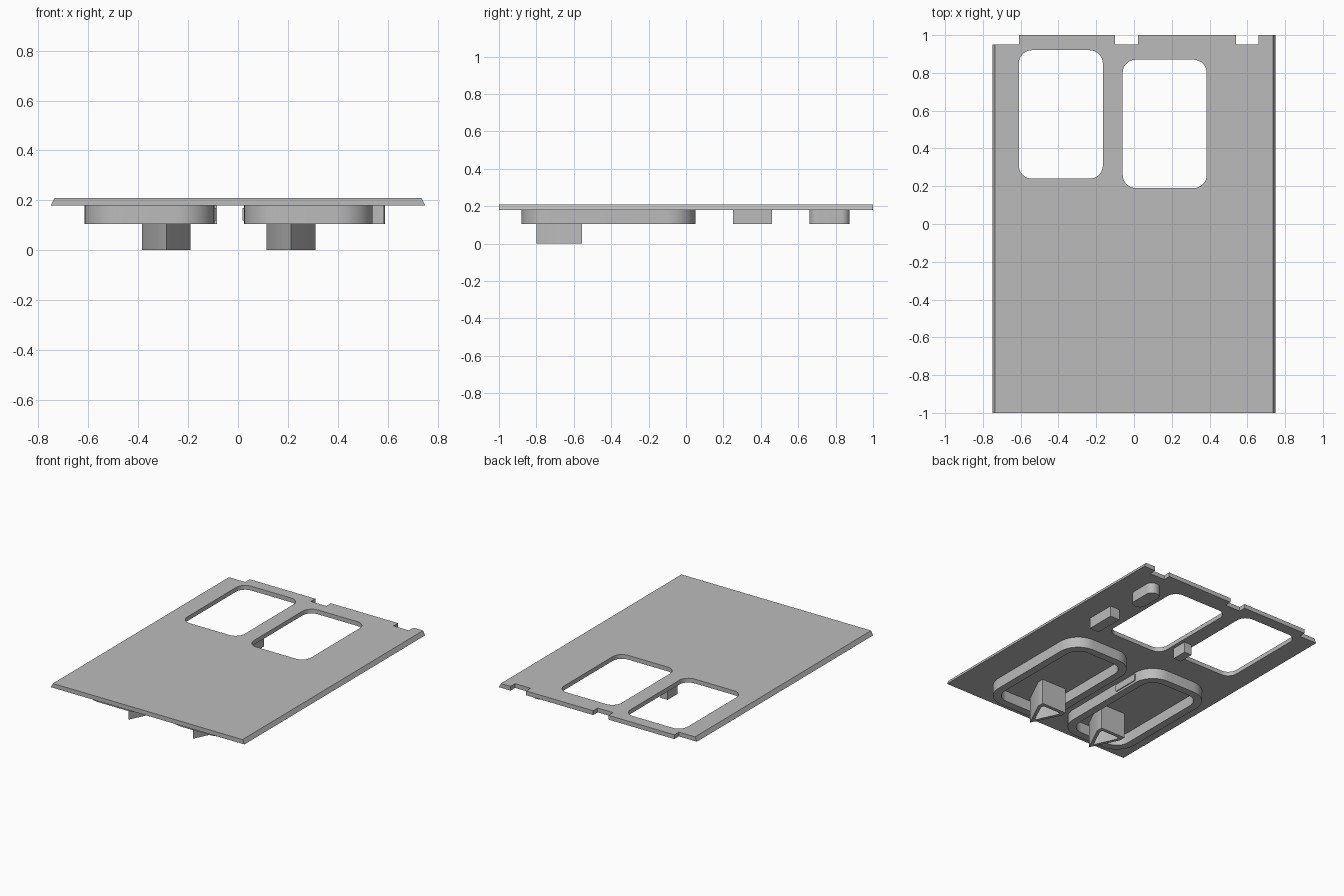
import bpy, bmesh, math

cube = bpy.data.objects.get("Cube")
if cube:
    bpy.data.objects.remove(cube, do_unlink=True)

grey = bpy.data.materials.new("plain_grey")
grey.use_nodes = True
COLOUR = (0.5, 0.5, 0.5, 1)
grey.diffuse_color = COLOUR
grey.node_tree.nodes["Principled BSDF"].inputs["Base Color"].default_value = COLOUR

TOP, UNDER, RIM = 0.21, 0.18, 0.105


def rounded(x0, x1, y0, y1, r, steps=8):
    """Outline of a rectangle with round corners."""
    corners = [(x1 - r, y1 - r), (x0 + r, y1 - r), (x0 + r, y0 + r), (x1 - r, y0 + r)]
    pts = []
    for i, (cx, cy) in enumerate(corners):
        for s in range(steps + 1):
            a = math.pi / 2 * (i + s / steps)
            pts.append((cx + r * math.cos(a), cy + r * math.sin(a)))
    return pts


def box(x0, x1, y0, y1):
    return [(x0, y0), (x1, y0), (x1, y1), (x0, y1)]


def prism(name, loops, z0, z1):
    """Extrude an outline, with any further loops as holes."""
    curve = bpy.data.curves.new(name + "_outline", 'CURVE')
    curve.dimensions = '2D'
    curve.fill_mode = 'BOTH'
    curve.extrude = (z1 - z0) / 2
    for loop in loops:
        sp = curve.splines.new('POLY')
        sp.points.add(len(loop) - 1)
        for p, (x, y) in zip(sp.points, loop):
            p.co = (x, y, 0, 1)
        sp.use_cyclic_u = True
    temp = bpy.data.objects.new(name + "_temp", curve)
    bpy.context.collection.objects.link(temp)
    bpy.context.view_layer.update()
    mesh = bpy.data.meshes.new_from_object(temp.evaluated_get(bpy.context.evaluated_depsgraph_get()))
    bpy.data.objects.remove(temp, do_unlink=True)
    bm = bmesh.new()
    bm.from_mesh(mesh)
    bmesh.ops.remove_doubles(bm, verts=bm.verts, dist=0.0001)
    bmesh.ops.translate(bm, verts=bm.verts, vec=(0, 0, (z0 + z1) / 2))
    bmesh.ops.recalc_face_normals(bm, faces=bm.faces)
    bm.to_mesh(mesh)
    bm.free()
    mesh.name = name
    mesh.materials.clear()
    mesh.materials.append(grey)
    ob = bpy.data.objects.new(name, mesh)
    bpy.context.collection.objects.link(ob)
    bpy.ops.object.select_all(action='DESELECT')
    ob.select_set(True)
    bpy.context.view_layer.objects.active = ob
    bpy.ops.object.shade_smooth_by_angle(angle=math.radians(30))
    return ob


# Plate with notched back edge and two round-cornered windows
W, NOTCH = 0.75, 0.95
outline = [(-W, -1), (W, -1), (W, 1), (0.66, 1), (0.66, NOTCH), (0.54, NOTCH), (0.54, 1),
           (0.02, 1), (0.02, NOTCH), (-0.10, NOTCH), (-0.10, 1),
           (-0.61, 1), (-0.61, NOTCH), (-W, NOTCH)]
windows = [rounded(-0.61, -0.165, 0.24, 0.92, 0.07), rounded(-0.06, 0.385, 0.19, 0.87, 0.07)]
plate = prism("plate", [outline] + windows, UNDER, TOP)
for v in plate.data.vertices:  # sloped long sides
    if abs(v.co.x) > W - 0.001 and v.co.z > UNDER + 0.01:
        v.co.x *= 0.98

# Raised rims under the front half
T = 0.055
for side, x0, x1 in (("right", -0.615, -0.095), ("left", 0.025, 0.54)):
    prism(side + "_rim", [rounded(x0, x1, -0.88, 0.05, 0.15, 12),
                          rounded(x0 + T, x1 - T, -0.88 + T, 0.05 - T, 0.15 - T, 12)], RIM, UNDER)

# Small pads on the facing sides of the rims
prism("right_rim_pad", [box(-0.097, -0.088, -0.29, -0.10)], 0.12, 0.17)
prism("left_rim_pad", [box(0.018, 0.027, -0.29, -0.10)], 0.12, 0.17)

# Hollow five-sided legs, pointed to the front
for side, c in (("right", -0.2875), ("left", 0.2125)):
    outer = [(c, -0.8), (c + 0.0975, -0.6), (c + 0.0975, -0.555),
             (c - 0.0975, -0.555), (c - 0.0975, -0.6)]
    inner = [(c, -0.755), (c + 0.07, -0.605), (c + 0.07, -0.58),
             (c - 0.07, -0.58), (c - 0.07, -0.605)]
    prism(side + "_leg", [outer, inner], 0, UNDER)

# Blocks under the back half
prism("rounded_block", [rounded(0.495, 0.59, 0.66, 0.875, 0.045)], RIM, UNDER)
prism("side_block", [box(0.51, 0.585, 0.25, 0.46)], RIM, UNDER)
prism("middle_block", [box(-0.145, -0.085, 0.30, 0.41)], RIM, UNDER)
